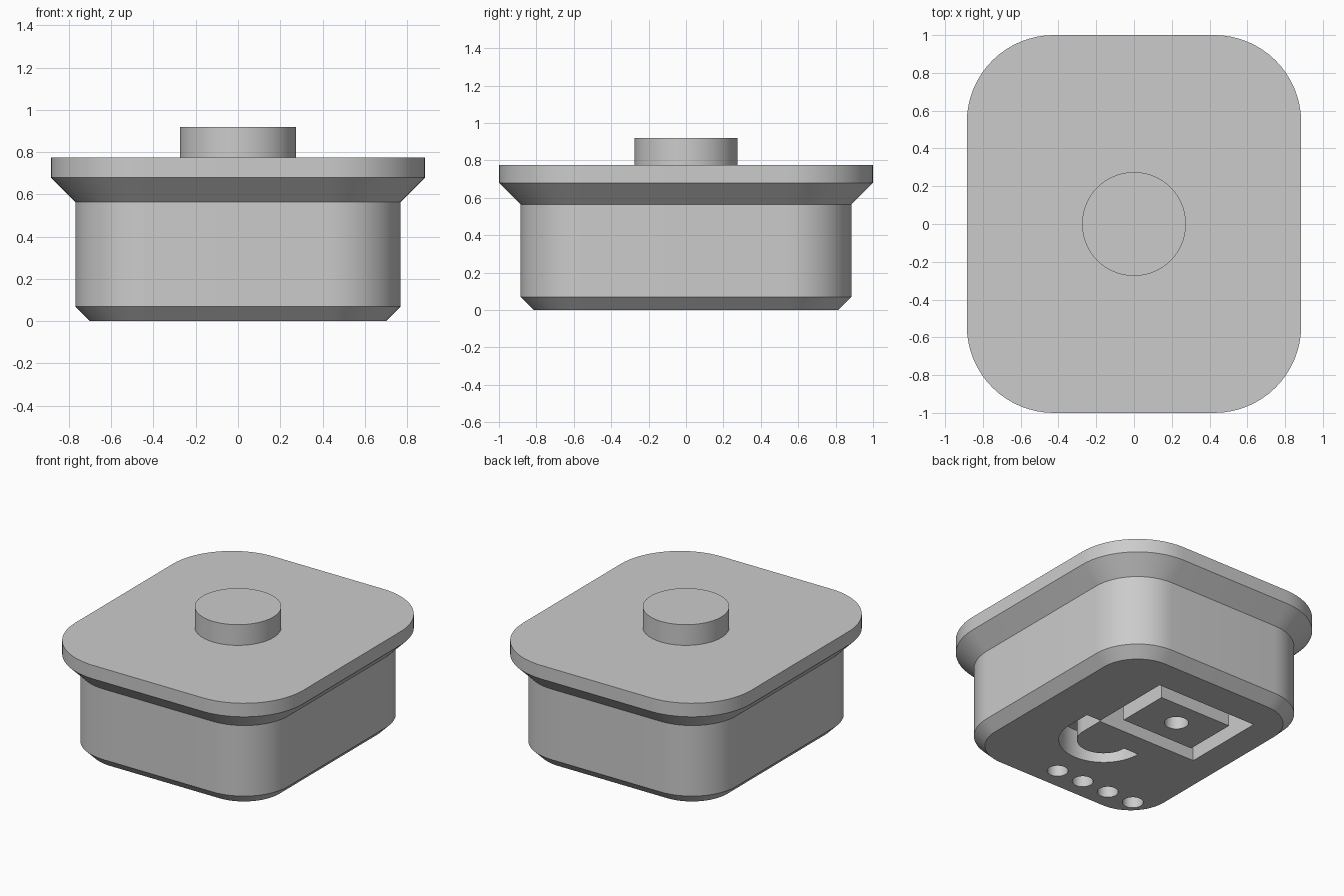
import bpy, bmesh, math

if "Cube" in bpy.data.objects:
    bpy.data.objects.remove(bpy.data.objects["Cube"])

GREY = bpy.data.materials.new("plain_grey")
GREY.diffuse_color = (0.6, 0.6, 0.6, 1)
GREY.use_nodes = True
GREY.node_tree.nodes["Principled BSDF"].inputs["Base Color"].default_value = GREY.diffuse_color
DEPTH = 0.2  # depth of the cuts in the underside


def make(name, bm):
    bmesh.ops.recalc_face_normals(bm, faces=bm.faces)
    me = bpy.data.meshes.new(name)
    bm.to_mesh(me)
    bm.free()
    me.materials.append(GREY)
    ob = bpy.data.objects.new(name, me)
    bpy.context.collection.objects.link(ob)
    return ob


def arc(cx, cy, r, a0, a1, n):
    return [(cx + r * math.cos(math.radians(a0 + (a1 - a0) * i / n)),
             cy + r * math.sin(math.radians(a0 + (a1 - a0) * i / n))) for i in range(n + 1)]


def rounded_rect(hx, hy, r):
    pts = []
    for k, (sx, sy) in enumerate([(1, 1), (-1, 1), (-1, -1), (1, -1)]):
        pts += arc(sx * (hx - r), sy * (hy - r), r, 90 * k, 90 * k + 90, 16)
    return pts


def loft(name, sections):
    """Skin a stack of (outline, z) loops and cap both ends."""
    bm = bmesh.new()
    loops = [[bm.verts.new((x, y, z)) for x, y in pts] for pts, z in sections]
    n = len(loops[0])
    for a, b in zip(loops, loops[1:]):
        for i in range(n):
            j = (i + 1) % n
            bm.faces.new((a[i], a[j], b[j], b[i]))
    bm.faces.new(loops[0])
    bm.faces.new(loops[-1])
    return make(name, bm)


def groove(name, outer, inner, closed):
    """Band between two paths, extruded upward through the underside."""
    bm = bmesh.new()
    o = [bm.verts.new((x, y, -0.05)) for x, y in outer]
    q = [bm.verts.new((x, y, -0.05)) for x, y in inner]
    n = len(o)
    faces = []
    for i in range(n if closed else n - 1):
        j = (i + 1) % n
        faces.append(bm.faces.new((o[i], o[j], q[j], q[i])))
    ext = bmesh.ops.extrude_face_region(bm, geom=faces, use_keep_orig=True)
    top = [v for v in ext["geom"] if isinstance(v, bmesh.types.BMVert)]
    bmesh.ops.translate(bm, verts=top, vec=(0, 0, DEPTH + 0.05))
    return make(name, bm)


def hole(name, x, y, r):
    pts = arc(x, y, r, 0, 360, 24)[:-1]
    return loft(name, [(pts, -0.05), (pts, DEPTH)])


def box(x0, x1, y0, y1):
    return [(x0, y0), (x1, y0), (x1, y1), (x0, y1)]


# Body with chamfered foot and flared rim
RIM = (0.885, 1.0, 0.46)
body = loft("body", [(rounded_rect(*(v - d for v in RIM)), z) for d, z in
                     [(0.185, 0), (0.115, 0.07), (0.115, 0.565), (0, 0.68), (0, 0.775)]])

# Grooves and holes in the underside
cutters = [
    groove("frame_cutter", box(-0.5, 0.28, -0.01, 0.587), box(-0.39, 0.17, 0.1, 0.475), True),
    groove("hook_cutter", [(0.39, 0)] + arc(0.105, -0.175, 0.285, 0, -180, 32),
           [(0.275, 0)] + arc(0.105, -0.175, 0.17, 0, -180, 32), False),
    hole("centre_hole_cutter", -0.11, 0.288, 0.077),
]
cutters += [hole("row_hole_cutter", 0.076 - 0.208 * i, -0.665, 0.067) for i in range(4)]
for c in cutters:
    c.hide_render = True
    m = body.modifiers.new(c.name, "BOOLEAN")
    m.operation, m.solver, m.object = "DIFFERENCE", "EXACT", c
bpy.context.view_layer.update()
cut = bpy.data.meshes.new_from_object(body.evaluated_get(bpy.context.evaluated_depsgraph_get()))
body.modifiers.clear()
body.data = cut
for c in cutters:
    bpy.data.objects.remove(c)

# Round knob on top
circle = arc(0, 0, 0.275, 0, 360, 64)[:-1]
knob = loft("knob", [(circle, 0.77), (circle, 0.92)])

# Smooth curved walls, keep sharp edges
for ob in (body, knob):
    bpy.ops.object.select_all(action="DESELECT")
    ob.select_set(True)
    bpy.context.view_layer.objects.active = ob
    bpy.ops.object.shade_smooth_by_angle(angle=math.radians(30))
